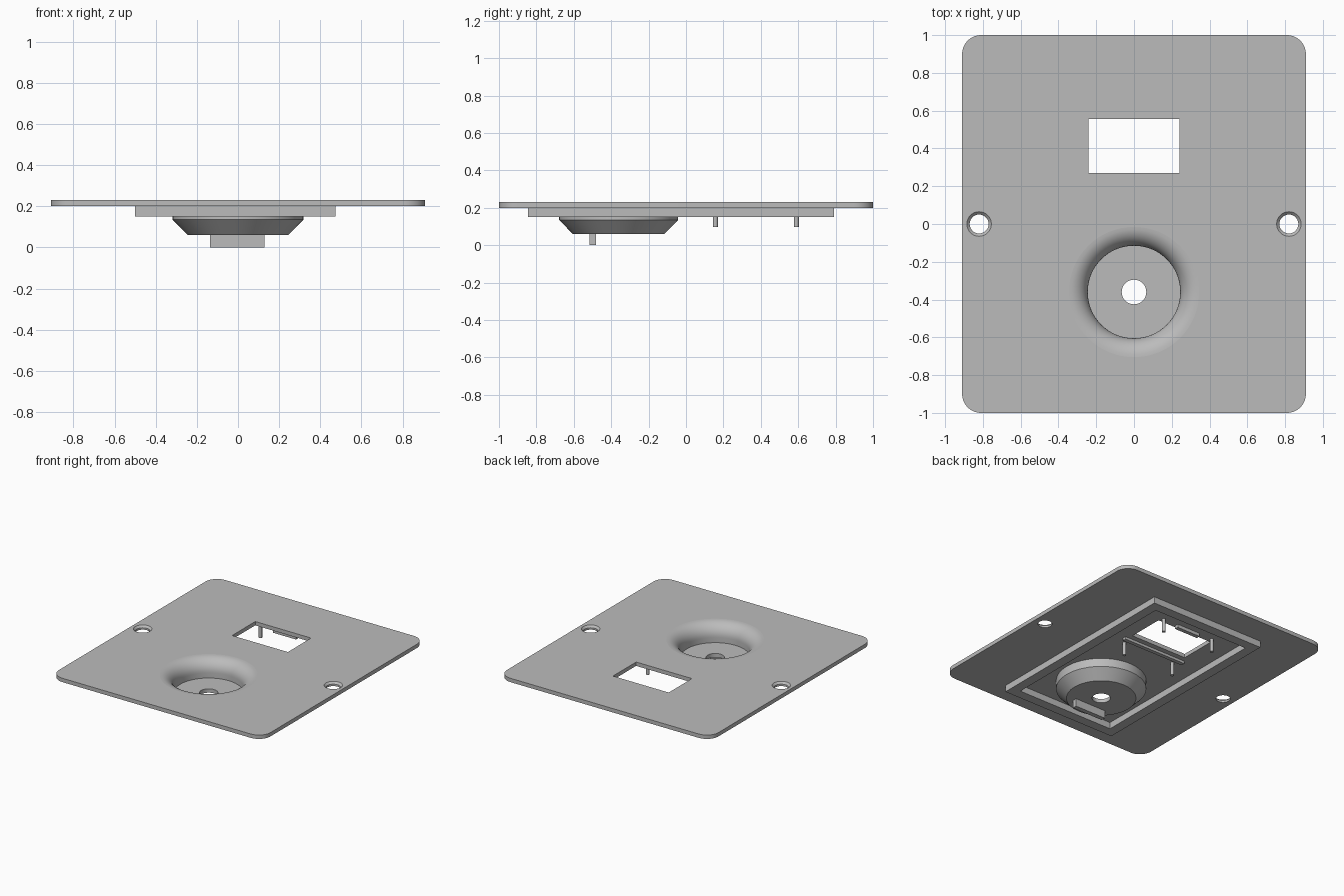
import bpy, bmesh, math

cube = bpy.data.objects.get("Cube")
if cube:
    bpy.data.objects.remove(cube, do_unlink=True)

grey = bpy.data.materials.new("plain grey")
grey.use_nodes = True
colour = (0.5, 0.5, 0.5, 1)
grey.diffuse_color = colour
grey.node_tree.nodes["Principled BSDF"].inputs["Base Color"].default_value = colour

SEGMENTS = 64
PLATE_LOW, PLATE_TOP = 0.20, 0.23
DIAL_Y = -0.36


def finish(name, bm, location=(0, 0, 0)):
    """Turn a bmesh into a grey object with sharp edges kept."""
    bmesh.ops.remove_doubles(bm, verts=bm.verts, dist=0.0001)
    bmesh.ops.recalc_face_normals(bm, faces=bm.faces)
    mesh = bpy.data.meshes.new(name)
    bm.to_mesh(mesh)
    bm.free()
    mesh.materials.append(grey)
    obj = bpy.data.objects.new(name, mesh)
    obj.location = location
    bpy.context.collection.objects.link(obj)
    bpy.ops.object.select_all(action='DESELECT')
    obj.select_set(True)
    bpy.context.view_layer.objects.active = obj
    bpy.ops.object.shade_smooth_by_angle(angle=math.radians(30))
    return obj


def circle(cx, cy, r, n=SEGMENTS):
    return [(cx + r * math.cos(math.tau * i / n), cy + r * math.sin(math.tau * i / n))
            for i in range(n)]


def rect(x0, x1, y0, y1):
    return [(x0, y0), (x1, y0), (x1, y1), (x0, y1)]


def rounded_rect(hx, hy, r, steps=10):
    points = []
    for k, (sx, sy) in enumerate([(1, 1), (-1, 1), (-1, -1), (1, -1)]):
        for i in range(steps + 1):
            a = math.pi / 2 * (k + i / steps)
            points.append((sx * (hx - r) + r * math.cos(a), sy * (hy - r) + r * math.sin(a)))
    return points


def slab(name, loops, z0, z1):
    """Extrude an outline, with inner loops as holes."""
    curve = bpy.data.curves.new(name, 'CURVE')
    curve.dimensions = '2D'
    curve.fill_mode = 'BOTH'
    curve.extrude = (z1 - z0) / 2
    for loop in loops:
        spline = curve.splines.new('POLY')
        spline.points.add(len(loop) - 1)
        for p, (x, y) in zip(spline.points, loop):
            p.co = (x, y, 0, 1)
        spline.use_cyclic_u = True
    temp = bpy.data.objects.new(name + "_outline", curve)
    bpy.context.collection.objects.link(temp)
    graph = bpy.context.evaluated_depsgraph_get()
    mesh = bpy.data.meshes.new_from_object(temp.evaluated_get(graph))
    bm = bmesh.new()
    bm.from_mesh(mesh)
    bpy.data.objects.remove(temp, do_unlink=True)
    bpy.data.meshes.remove(mesh)
    return finish(name, bm, (0, 0, (z0 + z1) / 2))


def lathe(name, profile, x, y):
    """Revolve a closed (radius, height) profile."""
    bm = bmesh.new()
    rings = [[bm.verts.new((px, py, z)) for px, py in circle(0, 0, r)] for r, z in profile]
    for a, b in zip(rings, rings[1:] + rings[:1]):
        for i in range(SEGMENTS):
            j = (i + 1) % SEGMENTS
            bm.faces.new((a[i], a[j], b[j], b[i]))
    return finish(name, bm, (x, y, 0))


# Face plate with openings for window, dial and screws
plate_loops = [rounded_rect(0.91, 1.0, 0.1), rect(-0.24, 0.24, 0.27, 0.555),
               circle(0, DIAL_Y, 0.345)]
plate_loops += [circle(s * 0.82, 0, 0.065) for s in (-1, 1)]
slab("face_plate", plate_loops, PLATE_LOW, PLATE_TOP)

# Countersunk screw seats
for side, s in (("left", 1), ("right", -1)):
    lathe(side + "_screw_seat", [(0.065, PLATE_TOP), (0.05, 0.215),
                                 (0.05, PLATE_LOW), (0.065, PLATE_LOW)], s * 0.82, 0)

# Dial recess: rounded lip, flat floor with shaft hole, chamfered underside
lip = [(0.345 - 0.1 * math.sin(a), 0.13 + 0.1 * math.cos(a))
       for a in [math.pi / 2 * i / 10 for i in range(11)]]
lathe("dial_recess", lip + [(0.245, 0.09), (0.065, 0.09), (0.065, 0.06), (0.245, 0.06),
                            (0.318, 0.135), (0.318, PLATE_LOW), (0.345, PLATE_LOW)], 0, DIAL_Y)

# Locating frame on the underside
slab("rear_frame", [rect(-0.5, 0.475, -0.845, 0.79), rect(-0.425, 0.4, -0.77, 0.715)],
     0.15, PLATE_LOW)

# Stop tab under the dial recess
slab("stop_tab", [rect(-0.135, 0.13, -0.515, -0.48)], 0, 0.06)

# Low ribs beside the window
slab("upper_window_rib", [rect(-0.1, 0.1, 0.57, 0.6)], 0.175, PLATE_LOW)
slab("lower_window_rib", [rect(-0.27, 0.27, 0.2, 0.23)], 0.18, PLATE_LOW)

# Four mounting pins around the window
for row, y in (("upper", 0.59), ("lower", 0.157)):
    for side, x in (("left", 0.22), ("right", -0.22)):
        slab(f"{row}_{side}_pin", [circle(x, y, 0.013, 16)], 0.098, PLATE_LOW)
